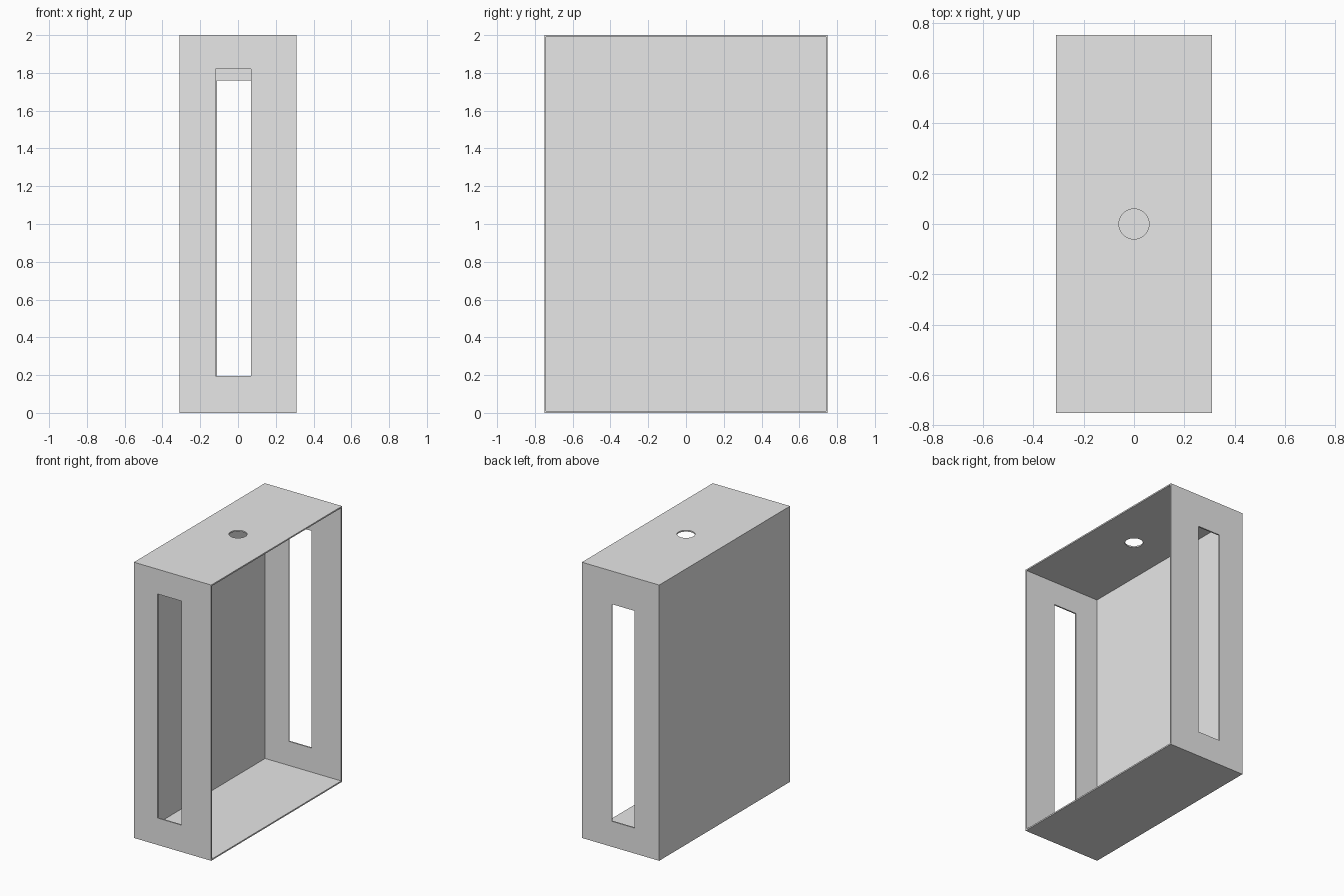
import bpy

W, D, H = 0.62, 1.5, 2.0   # outer width, depth, height
T = 0.01                   # wall thickness

default_cube = bpy.data.objects.get("Cube")
if default_cube:
    bpy.data.objects.remove(default_cube, do_unlink=True)


def box(name, low, high):
    """Axis-aligned box between two corners."""
    centre = [(a + b) / 2 for a, b in zip(low, high)]
    bpy.ops.mesh.primitive_cube_add(size=1, location=centre)
    obj = bpy.context.object
    obj.name = name
    obj.scale = [b - a for a, b in zip(low, high)]
    bpy.ops.object.transform_apply(location=True, rotation=False, scale=True)
    return obj


def cut(target, cutter):
    """Subtract the cutter from the target and discard the cutter."""
    cutter.hide_render = True
    mod = target.modifiers.new("cut", 'BOOLEAN')
    mod.operation = 'DIFFERENCE'
    mod.solver = 'EXACT'
    mod.object = cutter
    bpy.context.view_layer.objects.active = target
    bpy.ops.object.modifier_apply(modifier=mod.name)
    bpy.data.objects.remove(cutter, do_unlink=True)


# Casing: thin-walled box, open on the +x side
casing = box("casing", (-W / 2, -D / 2, 0), (W / 2, D / 2, H))
cut(casing, box("cavity", (-W / 2 + T, -D / 2 + T, T),
                (W / 2 + 0.1, D / 2 - T, H - T)))

# Tall slots through the front and back walls
cut(casing, box("front_slot", (-0.12, -D / 2 - 0.1, 0.195),
                (0.07, -D / 2 + 0.1, 1.82)))
cut(casing, box("back_slot", (-0.11, D / 2 - 0.1, 0.185),
                (0.07, D / 2 + 0.1, 1.76)))

# Round hole in the top wall
bpy.ops.mesh.primitive_cylinder_add(vertices=32, radius=0.06, depth=0.2,
                                    location=(0, 0, H))
hole = bpy.context.object
hole.name = "top_hole"
cut(casing, hole)

# Plain grey material
grey = bpy.data.materials.new("light_grey")
grey.use_nodes = True
colour = (0.8, 0.8, 0.8, 1)
grey.diffuse_color = colour
grey.node_tree.nodes["Principled BSDF"].inputs["Base Color"].default_value = colour
casing.data.materials.clear()
casing.data.materials.append(grey)

# Smooth the hole wall, keep the box edges sharp
bpy.ops.object.select_all(action='DESELECT')
casing.select_set(True)
bpy.context.view_layer.objects.active = casing
bpy.ops.object.shade_smooth_by_angle()
